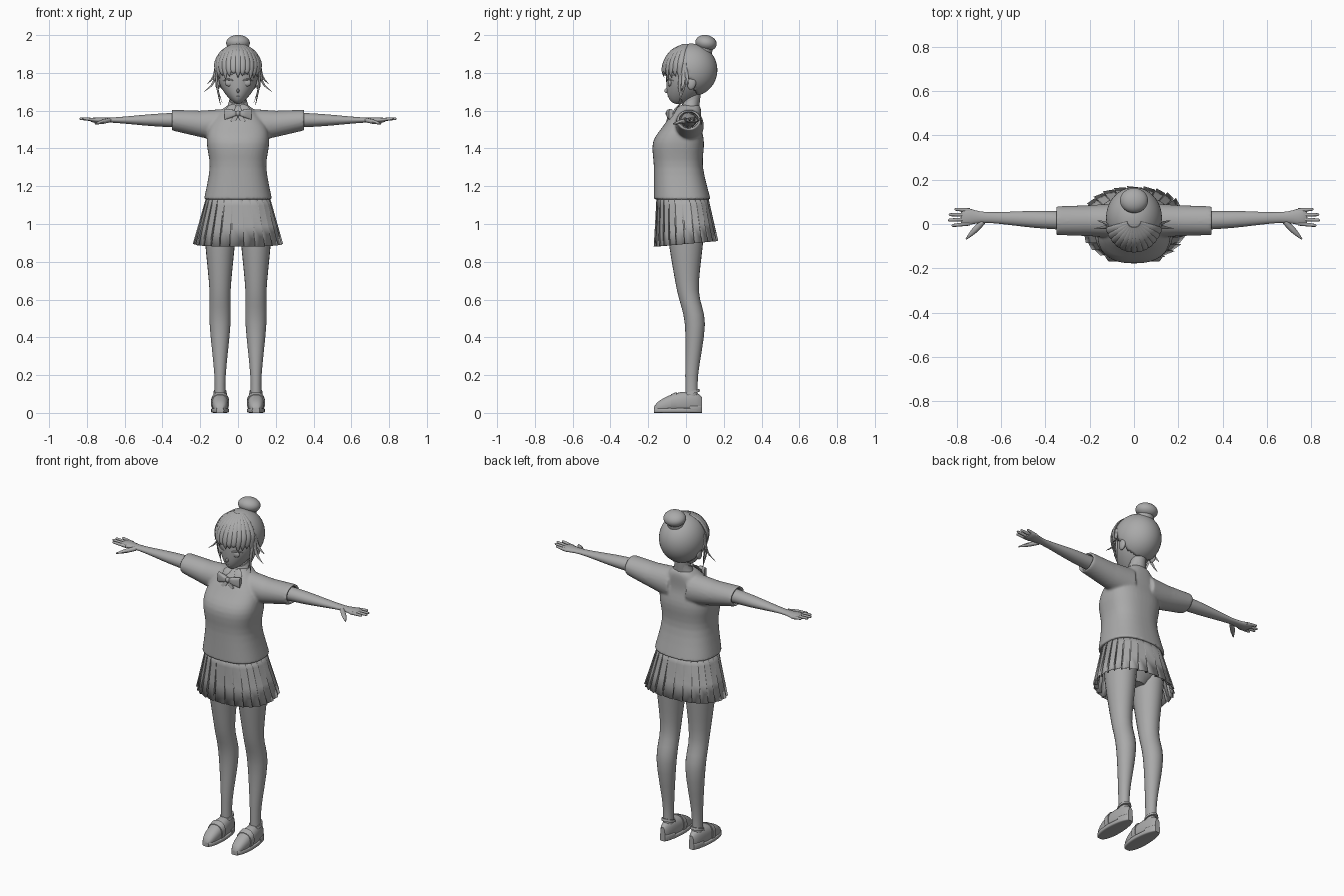
import bpy, bmesh, math
from mathutils import Vector, Matrix

default_cube = bpy.data.objects.get("Cube")
if default_cube:
    bpy.data.objects.remove(default_cube)

RIGHT, BACK, UP = Matrix.Identity(3)
SKULL = Vector((0, .03, 1.8))
LEG_X, ARM_Y, ARM_Z = .095, .015, 1.55

grey = bpy.data.materials.new("plain grey")
grey.use_nodes = True
grey.diffuse_color = (.4, .4, .4, 1)
grey.node_tree.nodes["Principled BSDF"].inputs["Base Color"].default_value = grey.diffuse_color


def finish(name, bm, mirror=False, crease=40):
    bmesh.ops.recalc_face_normals(bm, faces=bm.faces)
    mesh = bpy.data.meshes.new(name)
    bm.to_mesh(mesh)
    bm.free()
    mesh.polygons.foreach_set("use_smooth", [True] * len(mesh.polygons))
    mesh.set_sharp_from_angle(angle=math.radians(crease))
    mesh.materials.append(grey)
    thing = bpy.data.objects.new(name, mesh)
    bpy.context.collection.objects.link(thing)
    if mirror:
        thing.modifiers.new("mirror", 'MIRROR').use_mirror_merge = False
    return thing


def spline(stations, steps):
    """Catmull-Rom curve through the stations."""
    stations = [Vector(s) for s in stations]
    padded = [stations[0], *stations, stations[-1]]
    curve = []
    for before, start, end, after in zip(padded, padded[1:], padded[2:], padded[3:]):
        leave, arrive = (end - before) / 2, (after - start) / 2
        for k in range(steps):
            t = k / steps
            ease = t * t * (3 - 2 * t)
            curve.append(start.lerp(end, ease) + leave * t * (1 - t) ** 2 - arrive * t * t * (1 - t))
    return curve + [stations[-1]]


def squared(angle, exponent):
    """Point on a superellipse."""
    return [math.copysign(abs(v) ** exponent, v) for v in (math.cos(angle), math.sin(angle))]


def sweep(bm, stations, axis=None, up=None, sides=24, exponent=1, steps=4):
    """Skin elliptical rings given as x, y, z, half width, half height."""
    path = spline(stations, steps)
    rings = []
    for i, station in enumerate(path):
        centre = Vector(station[:3])
        ahead, behind = path[min(i + 1, len(path) - 1)], path[max(i - 1, 0)]
        along = (axis or Vector((ahead - behind)[:3])).normalized()
        across = (up or centre - SKULL).cross(along).normalized()
        rise = along.cross(across)
        ring = []
        for k in range(sides):
            c, s = squared(math.tau * k / sides, exponent)
            ring.append(bm.verts.new(centre + across * station[3] * c + rise * station[4] * s))
        rings.append(ring)
    skin(bm, rings)
    bm.faces.new(rings[0])
    bm.faces.new(rings[-1])


def skin(bm, rings):
    for ring, following in zip(rings, rings[1:]):
        for k in range(len(ring)):
            bm.faces.new((ring[k - 1], ring[k], following[k], following[k - 1]))


def part(name, stations, mirror=False, **shape):
    bm = bmesh.new()
    sweep(bm, stations, **shape)
    return finish(name, bm, mirror)


def sphere(location, scale, tilt=0):
    bm = bmesh.new()
    place = Matrix.LocRotScale(Vector(location), Matrix.Rotation(tilt, 3, 'X'), Vector(scale))
    bmesh.ops.create_uvsphere(bm, u_segments=40, v_segments=28, radius=1, matrix=place)
    return bm


# Sweater: body and hollow sleeves fused into one knitted surface
bm = bmesh.new()
sweep(bm, [(0, -.02, 1.13, .18, .15), (0, -.04, 1.3, .15, .13), (0, -.04, 1.43, .165, .135),
           (0, -.02, 1.52, .15, .1), (0, .01, 1.6, .09, .07), (0, .02, 1.63, .05, .05)],
      axis=UP, up=BACK, sides=48, exponent=.8)
for side in (1, -1):
    cuff = (side * .35, ARM_Y, ARM_Z)
    lining = (side * .3, ARM_Y, ARM_Z)
    sweep(bm, [(side * .06, ARM_Y, 1.52, .08, .09), (side * .2, ARM_Y, 1.53, .07, .07),
               (*cuff, .065, .055), (*cuff, .05, .042), (*lining, .05, .042)],
          axis=RIGHT, up=UP, steps=1)
sweater = finish("sweater", bm)
fuse = sweater.modifiers.new("fuse", 'REMESH')
fuse.mode, fuse.voxel_size, fuse.use_smooth_shade = 'VOXEL', .007, True
relax = sweater.modifiers.new("relax", 'SMOOTH')
relax.factor, relax.iterations = .5, 6

# Pleated skirt: knife pleats that deepen toward the hem
bm = bmesh.new()
pleats = 26
rows = []
for drop in (0, .2, .6, 1):
    row = []
    for pleat in range(pleats):
        for shift, lift in ((0, 0), (.9, .04), (.8, -.07)):
            c, s = squared(math.tau * (pleat + shift) / pleats, .87)
            flare = 1 + lift * (.25 + .75 * drop)
            hem = .895 + .015 * s
            row.append(bm.verts.new((c * flare * (.165 + .065 * drop),
                                     s * flare * (.135 + .03 * drop) - .02 * (1 - drop),
                                     1.15 + (hem - 1.15) * drop)))
    rows.append(row)
skin(bm, rows)
skirt = finish("pleated_skirt", bm, crease=25)
skirt.modifiers.new("cloth", 'SOLIDIFY').thickness = .003

# Hips and legs
upright = dict(axis=UP, up=BACK)
part("hips", [(0, 0, 1.12, .15, .11), (0, 0, 1, .16, .11), (0, 0, .91, .06, .06)], **upright)
part("leg", [(LEG_X, y, z, width, depth) for z, y, width, depth in (
    (1, 0, .085, .1), (.88, 0, .077, .088), (.65, .01, .056, .058), (.47, .047, .055, .053),
    (.2, .03, .03, .034), (.06, .03, .03, .034))], mirror=True, **upright)

# Shoes: upper, sole and heel share one footprint rule
for name, start, grow, lift in (("shoe_upper", 0, 1, None), ("shoe_sole", 0, 1.1, .013), ("shoe_heel", .75, 1.1, .02)):
    stations = []
    for k in range(17):
        t = start + (1 - start) * k / 16
        rounding = math.sin(math.pi * (.02 + .96 * t)) ** .35
        width = (.047 - .008 * t) * rounding * grow
        height = lift or (.025 + .04 * math.sqrt(t)) * (.4 + .6 * rounding)
        stations.append((LEG_X, -.17 + .255 * t, height, width, height))
    part(name, stations, mirror=True, axis=BACK, up=UP, exponent=.4 if lift else .85, steps=1)
part("shoe_strap", [(LEG_X, -.08, .05, .048, .048), (LEG_X, -.05, .056, .048, .055)],
     mirror=True, axis=BACK, up=UP, exponent=.85, steps=1)
part("shoe_rim", [(LEG_X, .03, .1, .036, .046), (LEG_X, .03, .115, .034, .042)],
     mirror=True, axis=Vector((0, -.3, 1)), up=BACK, steps=1)

# Arms and hands
part("arm", [(x, ARM_Y + .04 * (x - .3), ARM_Z, width, height) for x, width, height in (
    (.3, .042, .04), (.45, .038, .032), (.66, .024, .014), (.75, .038, .015), (.78, .035, .008))],
     mirror=True, axis=RIGHT, up=UP)
bm = bmesh.new()
for finger in range(4):
    root, tip = .002 + .02 * finger, .024 * finger - .006
    reach = .838 - .01 * (finger - 1.3) ** 2
    sweep(bm, [(.74, root, ARM_Z, .009, .009), (reach - .01, tip, ARM_Z + .007, .007, .007),
               (reach, tip, ARM_Z + .007, .002, .002)], up=UP, sides=10)
sweep(bm, [(.68, .01, ARM_Z, .012, .012), (.72, -.03, 1.54, .013, .011), (.757, -.068, 1.53, .003, .003)],
      up=UP, sides=10)
finish("fingers", bm, mirror=True)

# Neck, collar and bow
part("neck", [(0, .02, 1.58, .045, .045), (0, .04, 1.72, .042, .042)], **upright)
part("collar", [(0, .01, 1.6, .068, .062), (0, .02, 1.63, .054, .055), (0, .027, 1.655, .047, .05)],
     axis=Vector((0, -.4, 1)), up=BACK)
part("collar_point", [(.02, -.035, 1.63, .013, .004), (.04, -.055, 1.61, .022, .004),
                      (.06, -.07, 1.575, .002, .003)], mirror=True, up=Vector((.3, -1, .5)))
part("bow_loop", [(.005, -.09, 1.585, .008, .01), (.03, -.09, 1.585, .015, .02),
                  (.072, -.08, 1.58, .01, .03)], mirror=True, axis=RIGHT, up=UP, exponent=.6)
part("bow_tail", [(.005, -.09, 1.58, .009, .004), (.03, -.1, 1.54, .015, .004)],
     mirror=True, up=-BACK, exponent=.4)
finish("bow_knot", sphere((0, -.095, 1.585), (.013, .013, .015)))

# Head: an egg whose jaw narrows and slides forward toward the chin
bm = sphere((0, .01, 1.785), (.105, .115, .15))
for vert in bm.verts:
    jaw = max(0, 1.785 - vert.co.z) / .15
    vert.co.x *= 1 - .4 * jaw ** 2
    vert.co.y -= .05 * jaw ** 2
finish("head", bm)
finish("ear", sphere((.107, .03, 1.745), (.013, .023, .034), -.2), mirror=True)

# Face details
finish("nose", sphere((0, -.102, 1.706), (.007, .013, .012), .5))
finish("eye", sphere((.045, -.085, 1.748), (.024, .011, .02)), mirror=True)
part("mouth", [(-.016, -.09, 1.676, .001, .001), (0, -.095, 1.674, .003, .002),
               (.016, -.09, 1.676, .001, .001)], up=BACK, sides=8)
for name, height, thick in (("eyelash", 1.765, .005), ("eyebrow", 1.795, .003)):
    stations = []
    for k in range(7):
        x, swell = .02 + .01 * k, math.sin(math.pi * (k + .3) / 6.6)
        y = .012 - .117 * math.sqrt(1 - (x / .107) ** 2)
        stations.append((x, y, height + .01 * (swell - 1), thick * swell, thick * swell))
    part(name, stations, mirror=True, up=BACK, sides=8)

# Hair cap, trimmed to a hairline in front
bm = sphere((0, .028, 1.815), (.126, .138, .14))
bare = []
for face in bm.faces:
    middle = face.calc_center_median()
    hairline = 1.86 - 1.9 * max(0, middle.y + .03)
    if middle.y < .09 and middle.z < hairline:
        bare.append(face)
bmesh.ops.delete(bm, geom=bare, context='FACES')
finish("hair_cap", bm).modifiers.new("depth", 'SOLIDIFY').thickness = .012

# Fringe: tapered locks fanning from the crown
bm = bmesh.new()
for lock in range(-6, 7):
    s, c = math.sin(lock * .2), math.cos(lock * .2)
    tip = 1.775 + .013 * (lock % 3) - .004 * abs(lock)
    sweep(bm, [(spread * s, .015 - depth * c, z, width, width * .45) for spread, depth, z, width in (
        (.03, .03, 1.95, .008), (.085, .09, 1.916, .016), (.12, .127, 1.86, .019),
        (.122, .138, 1.81, .014), (.116, .13, tip, .001))], sides=10)
finish("fringe", bm, crease=60)

# Loose side locks and flyaway wisps, all rooted above the ear
bm = bmesh.new()
root = Vector((.116, -.01, 1.85))
for bend, end in (((.11, -.035, 1.73), (.092, -.015, 1.625)), ((.114, -.01, 1.74), (.083, -.04, 1.64)),
                  ((.13, -.015, 1.75), (.18, -.02, 1.7)), ((.13, .005, 1.78), (.165, .015, 1.74))):
    sweep(bm, [(*point, width, width * .5) for point, width in
               zip((root, bend, end), (.012, .009, .001))], sides=8)
finish("side_locks", bm, mirror=True)

# Bun with its tie
finish("bun", sphere((0, .106, 1.958), (.063, .057, .042), -.2))
part("bun_tie", [(0, .09, 1.915, .05, .048), (0, .1, 1.94, .046, .044)],
     axis=Vector((0, .3, 1)), up=BACK)
